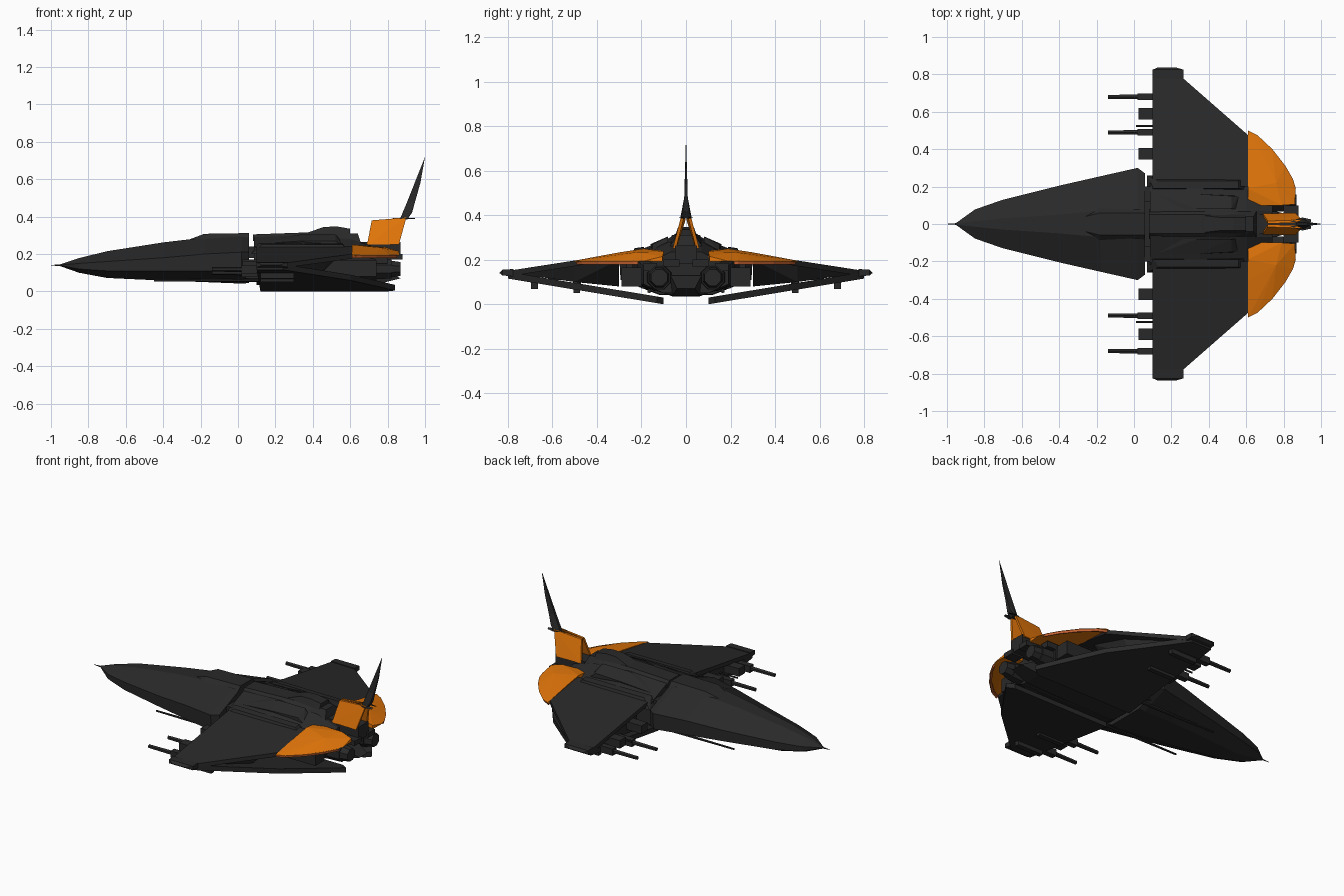
import bpy, bmesh, math
from mathutils import Matrix


def material(name, rgb):
    m = bpy.data.materials.new(name)
    m.diffuse_color = (*rgb, 1)
    return m


DARK = material("charcoal", (0.022, 0.022, 0.022))
ORANGE = material("orange", (0.76, 0.18, 0.003))
RUST = material("rust_orange", (0.55, 0.12, 0.03))


def finish(name, bm, mat, mirror):
    bmesh.ops.recalc_face_normals(bm, faces=bm.faces)
    me = bpy.data.meshes.new(name)
    bm.to_mesh(me)
    bm.free()
    me.materials.append(mat)
    ob = bpy.data.objects.new(name, me)
    bpy.context.collection.objects.link(ob)
    if mirror:
        mod = ob.modifiers.new("mirror", 'MIRROR')
        mod.use_axis = (False, True, False)
        mod.use_mirror_merge = False
    return ob


def hull(name, pts, mat=DARK, mirror=True):
    bm = bmesh.new()
    for p in pts:
        bm.verts.new(p)
    res = bmesh.ops.convex_hull(bm, input=bm.verts)
    junk = [g for g in res["geom_interior"] if isinstance(g, bmesh.types.BMVert)]
    bmesh.ops.delete(bm, geom=junk, context='VERTS')
    bmesh.ops.dissolve_limit(bm, angle_limit=0.01, verts=bm.verts, edges=bm.edges)
    return finish(name, bm, mat, mirror)


def both(pts):
    """Points plus their mirror images, for hulls that cross the middle."""
    return [(x, s * y, z) for s in (1, -1) for x, y, z in pts]


def box(name, x, y, z, mirror=True, mat=DARK):
    return hull(name, [(a, b, c) for a in x for b in y for c in z], mat, mirror)


def plate(name, outline, height, thick, mat=DARK):
    """Flat panel whose top follows height(x, y)."""
    return hull(name, [(x, y, height(x, y) - t) for x, y in outline for t in (0, thick)], mat)


def tube(name, x0, x1, y, z, r0, r1, sides=8, mirror=True):
    bm = bmesh.new()
    bmesh.ops.create_cone(bm, cap_ends=True, segments=sides, radius1=r0, radius2=r1,
                          depth=x1 - x0,
                          matrix=Matrix.Translation(((x0 + x1) / 2, y, z))
                          @ Matrix.Rotation(math.pi / 2, 4, 'Y')
                          @ Matrix.Rotation(math.pi / sides, 4, 'Z'))
    return finish(name, bm, DARK, mirror)


def loft(name, sections):
    """Symmetric body from rings of half-profile points, top to bottom."""
    bm = bmesh.new()
    rings = []
    for x, half in sections:
        ring = half + [(-y, z) for y, z in reversed(half)]
        rings.append([bm.verts.new((x, y, z)) for y, z in ring])
    n = len(rings[0])
    for a, b in zip(rings, rings[1:]):
        for i in range(n):
            j = (i + 1) % n
            bm.faces.new((a[i], a[j], b[j], b[i]))
    bm.faces.new(rings[0])
    bm.faces.new(rings[-1])
    return finish(name, bm, DARK, False)


# Forward fuselage: x, top z, top half width, half width, chine z high/low, bottom z, bottom half width
nose = [(-0.95, .145, .003, .006, .141, .139, .135, .003),
        (-0.85, .178, .015, .078, .150, .120, .100, .030),
        (-0.70, .215, .030, .130, .160, .110, .072, .050),
        (-0.40, .262, .050, .205, .180, .110, .058, .090),
        (-0.18, .288, .070, .255, .200, .110, .050, .110),
        (0.02, .293, .080, .300, .210, .110, .042, .120),
        (0.06, .288, .080, .270, .210, .110, .045, .120)]
loft("forward_fuselage", [(x, [(tw, t), (w, cu), (w * .98, cl), (bw, b)])
                          for x, t, tw, w, cu, cl, b, bw in nose])
tube("nose_probe", -1.0, -0.94, 0, .14, .001, .006, 6, False)

# Canopy
hull("canopy", both([(-.26, .04, .278), (-.18, .06, .308), (.06, .06, .312), (.06, .10, .27),
                     (-.19, .10, .265)]), mirror=False)

# Neck joints between the two hull halves
box("neck", (.04, .12), (-.20, .20), (.07, .16), False)
box("neck_strut", (.04, .12), (.12, .20), (.18, .24))

# Rear hull, spine and dorsal housing
loft("rear_hull", [(x, [(.07, t), (w, s), (w, .09), (.10, .05)]) for x, t, w, s in
                   [(.085, .29, .22, .23), (.35, .30, .24, .23), (.60, .28, .22, .20),
                    (.74, .235, .19, .17)]])
hull("spine", both([(.08, .05, .305), (.08, .08, .27), (.36, .05, .315), (.36, .10, .27),
                    (.64, .04, .31), (.66, .08, .25)]), mirror=False)
hull("dorsal_housing", both([(.33, .05, .30), (.46, .035, .345), (.53, .035, .347),
                             (.60, .035, .335), (.60, .06, .28), (.36, .06, .28)]), mirror=False)
box("tail_beam", (.60, .87), (-.05, .05), (.18, .265), False)
hull("shoulder_nacelle", [(.07, .18, .20), (.07, .26, .20), (.11, .19, .258), (.13, .23, .252),
                          (.56, .19, .255), (.56, .23, .25), (.60, .18, .20), (.60, .25, .20)])
hull("spine_side_panel", [(.12, .08, .27), (.12, .16, .255), (.34, .08, .305), (.34, .16, .27),
                          (.52, .08, .305), (.52, .15, .27), (.56, .08, .26), (.56, .15, .24)])

# Engines and lower tail
tube("engine", .60, .82, .12, .12, .065, .055)
tube("engine_nozzle", .82, .87, .12, .12, .048, .040)
box("engine_side_block", (.45, .74), (.20, .29), (.08, .165))
box("exhaust_pod", (.70, .80), (.13, .19), (.15, .185))
box("tail_vane", (.80, .88), (.03, .10), (.17, .20))
hull("belly_keel", both([(.10, .10, .05), (.10, .06, .035), (.75, .06, .04), (.87, .04, .07),
                         (.75, .07, .13), (.10, .10, .10)]), mirror=False)


# Upper and lower wings
def upper(x, y):
    return .15 + (.8 - y) * .155


def lower(x, y):
    return .03 + (y - .1) * .165


plate("upper_wing", [(.10, .24), (.10, .80), (.25, .79), (.61, .475), (.61, .20), (.14, .20)],
      upper, .025)
plate("lower_wing", [(.12, .10), (.10, .80), (.24, .80), (.60, .46), (.74, .27), (.84, .13),
                     (.80, .10)], lower, .03)
hull("wing_core", [(.13, .30, .08), (.13, .30, .20), (.40, .30, .08), (.55, .30, .20),
                   (.13, .78, .14), (.24, .78, .14), (.45, .50, .10), (.50, .50, .18)])
hull("wing_tip", [(.10, .78, .125), (.10, .78, .158), (.10, .825, .13), (.10, .825, .155),
                  (.13, .838, .14), (.22, .838, .14), (.265, .825, .13), (.265, .825, .155),
                  (.265, .775, .125), (.265, .775, .158)])

# Orange tail plates: domed shell, crest near the inner edge, rust-coloured lower rim
hull("tail_plate", [(.61, .10, .240), (.61, .19, .250), (.61, .30, .233), (.61, .50, .196),
                    (.61, .50, .190), (.61, .10, .215), (.66, .475, .193), (.76, .22, .234),
                    (.79, .10, .236), (.74, .40, .193), (.81, .31, .192), (.85, .24, .192),
                    (.865, .19, .194), (.86, .105, .215), (.86, .105, .192)], ORANGE)
rim = [(.61, .495), (.66, .47), (.74, .395), (.81, .305), (.85, .235)]
for (xa, ya), (xb, yb) in zip(rim, rim[1:]):
    hull("tail_rim", [(x, y - d, z) for x, y in ((xa, ya), (xb, yb))
                      for d, z in ((0, .194), (.004, .178), (.02, .194), (.02, .180))], RUST)

# Wing guns and pods
for y, z in ((.68, .118), (.49, .10)):
    tube("long_gun", -.14, .20, y, z, .012, .016, 6)
    box("gun_mount", (.02, .25), (y - .018, y + .018), (z - .022, z + .02))
    box("gun_pylon", (.12, .30), (y - .015, y + .015), (z - .05, z))
for y, z in ((.59, .135), (.375, .145)):
    box("short_pod", (.025, .25), (y - .03, y + .03), (z - .025, z + .025))
tube("thin_gun", .01, .15, .525, .12, .006, .006, 6)
tube("belly_gun", -.45, .12, .165, .06, .006, .010, 6)

# Tail fin: split orange base, dark blade, small cross vanes
hull("fin_base", [(.69, .042, .25), (.69, .055, .25), (.86, .045, .25), (.86, .06, .25),
                  (.715, .002, .38), (.715, .016, .38), (.90, .008, .395), (.90, .022, .395)],
     ORANGE)
hull("fin_blade_root", both([(.865, .01, .385), (.905, .026, .385), (.93, .014, .42),
                             (.947, .008, .48), (.905, .008, .48)]), mirror=False)
hull("fin_blade", both([(.905, .008, .48), (.947, .008, .48), (.975, .004, .58),
                        (1.0, .001, .72)]), mirror=False)
hull("fin_vane", [(.83, .01, .387), (.83, .01, .393), (.90, .035, .388), (.945, .025, .388),
                  (.945, .01, .393)])
